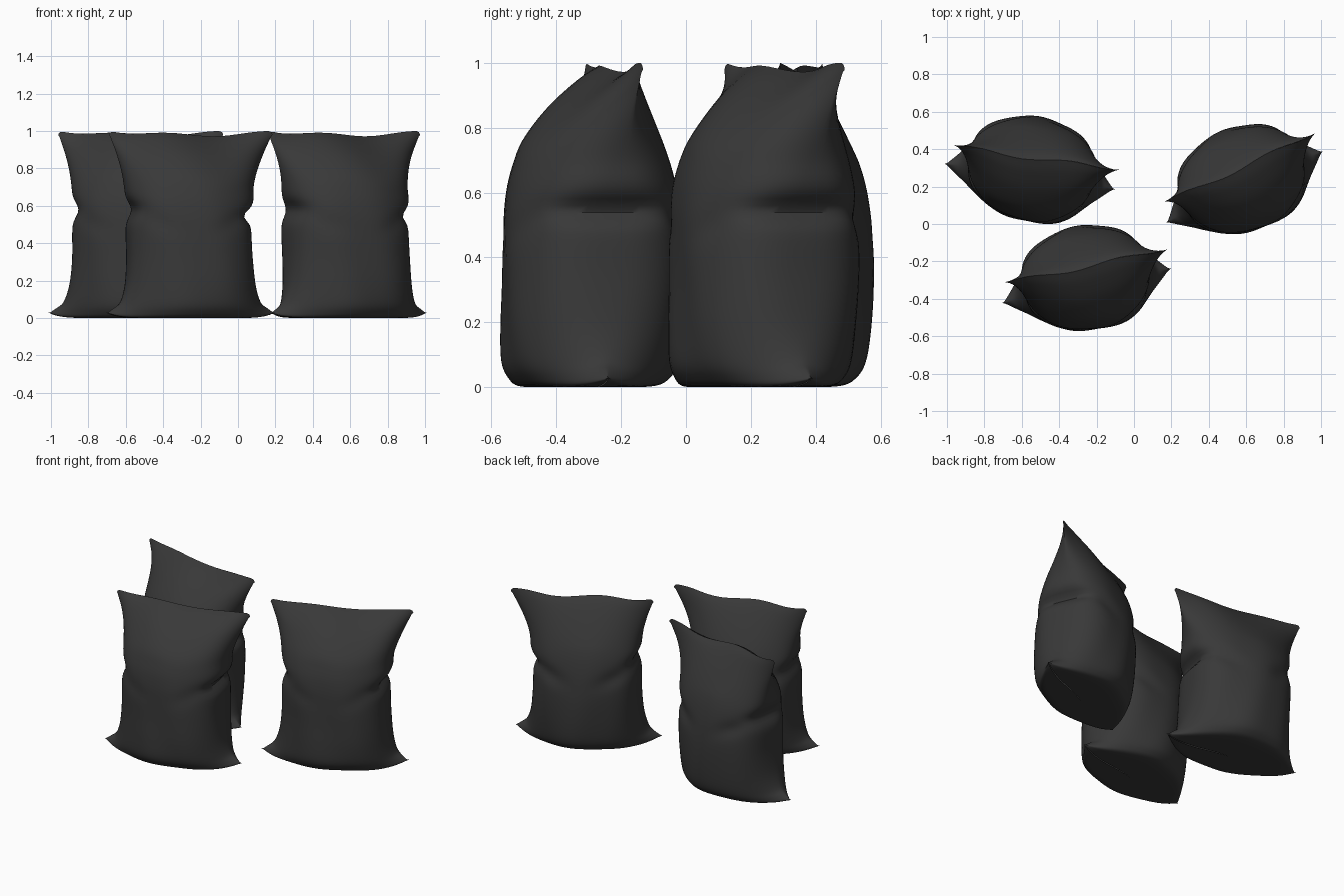
import bpy, bmesh, math

if "Cube" in bpy.data.objects:
    bpy.data.objects.remove(bpy.data.objects["Cube"])

# Sack profile rows: z, half width, front y, back y, edge sharpness (low = boxy, 1 = lens)
ROWS = [
    (0.000, .462, -.054, -.054, .90),
    (0.000, .457, -.150, .050, .90),
    (0.004, .445, -.230, .170, .85),
    (0.030, .418, -.265, .220, .75),
    (0.080, .382, -.288, .248, .60),
    (0.180, .350, -.294, .262, .45),
    (0.320, .334, -.292, .268, .37),
    (0.450, .331, -.290, .264, .35),
    (0.560, .329, -.284, .252, .35),
    (0.660, .340, -.265, .230, .40),
    (0.760, .362, -.222, .192, .52),
    (0.870, .400, -.125, .138, .72),
    (0.950, .434, -.020, .090, .90),
    (0.990, .446, .054, .054, 1.0),
]
STEPS, N = 5, 72


def catmull(a, b, c, d, t):
    return 0.5 * (2 * b + (c - a) * t + (2 * a - 5 * b + 4 * c - d) * t * t
                  + (3 * b - a - 3 * c + d) * t ** 3)


def bump(v, centre, width):
    return math.exp(-((v - centre) / width) ** 2)


def smooth_rows():
    out, last = [], len(ROWS) - 1
    for i in range(last):
        quad = [ROWS[max(0, min(last, i + k))] for k in (-1, 0, 1, 2)]
        out += [[catmull(*v, s / STEPS) for v in zip(*quad)] for s in range(STEPS)]
    return out + [list(ROWS[-1])]


def sack_point(row, ang):
    z, w, yf, yb, q = row
    z = max(z, 0)
    u, c = math.cos(ang), math.sin(ang)
    seam = -.054 + .108 * z
    lens = max(0, 1 - u * u) ** q
    y = seam + ((yb if c > 0 else yf) - seam) * lens
    x = u * w - .015 + .025 * z - .017 * bump(z, .58, .28)
    side = abs(u) ** 6
    # side pinches at mid height
    if u > 0:
        x -= side * (.055 * bump(z, .545, .035) - .015 * bump(z, .63, .05)) * (.75 - .25 * c)
    else:
        x += side * .035 * bump(z, .58, .05)
    # folds running in from the pinches, deeper on the back
    depth = .020 if c > 0 else .010
    fold = bump(z, .56 - .12 * (1 - abs(u)), .05) * bump(abs(u), .65, .3)
    y -= math.copysign(depth * fold, c) * lens
    # uneven filling: front is fuller on the right
    y += .006 * math.sin(7 * u + 5 * z) * lens * (1 - z)
    if c < 0:
        y -= .032 * u * lens * bump(z, .3, .4)
    # wavy top seam, lifted bottom corners
    top = max(0, (z - .7) / .3)
    y += top * .014 * (math.sin(5 * u - .6) - .5) * (1 - u ** 4)
    z += top * (.012 * u * u - (.010 * math.sin(5 * u) + .010) * (1 - u ** 4))
    # rounded corners
    z -= .02 * abs(u) ** 60 * bump(z, 1, .02)
    z += .03 * abs(u) ** 8 * bump(z, 0, .06)
    return x, y, z


def make_sack(name, loc, angle):
    bm = bmesh.new()
    rings = [[bm.verts.new(sack_point(r, 2 * math.pi * (k + 1e-6) / N)) for k in range(N)]
             for r in smooth_rows()]
    for lo, hi in zip(rings, rings[1:]):
        for k in range(N):
            j = (k + 1) % N
            bm.faces.new((lo[k], lo[j], hi[j], hi[k]))
    # close the bottom and top seams
    bmesh.ops.remove_doubles(bm, verts=rings[0] + rings[-1], dist=.0005)
    bmesh.ops.recalc_face_normals(bm, faces=bm.faces)
    mesh = bpy.data.meshes.new(name)
    bm.to_mesh(mesh)
    bm.free()
    obj = bpy.data.objects.new(name, mesh)
    obj.location = (*loc, 0)
    obj.rotation_euler.z = math.radians(angle)
    bpy.context.collection.objects.link(obj)
    mesh.materials.append(cloth)
    bpy.context.view_layer.objects.active = obj
    bpy.ops.object.select_all(action='DESELECT')
    obj.select_set(True)
    bpy.ops.object.shade_smooth_by_angle(angle=math.radians(50))


cloth = bpy.data.materials.new("dark_cloth")
cloth.diffuse_color = (.04, .04, .04, 1)
cloth.use_nodes = True
cloth.node_tree.nodes["Principled BSDF"].inputs["Base Color"].default_value = cloth.diffuse_color

# Three sacks
make_sack("front_sack", (-.25, -.275), 11.5)
make_sack("back_left_sack", (-.535, .305), -8.5)
make_sack("right_sack", (.582, .253), 24.5)
